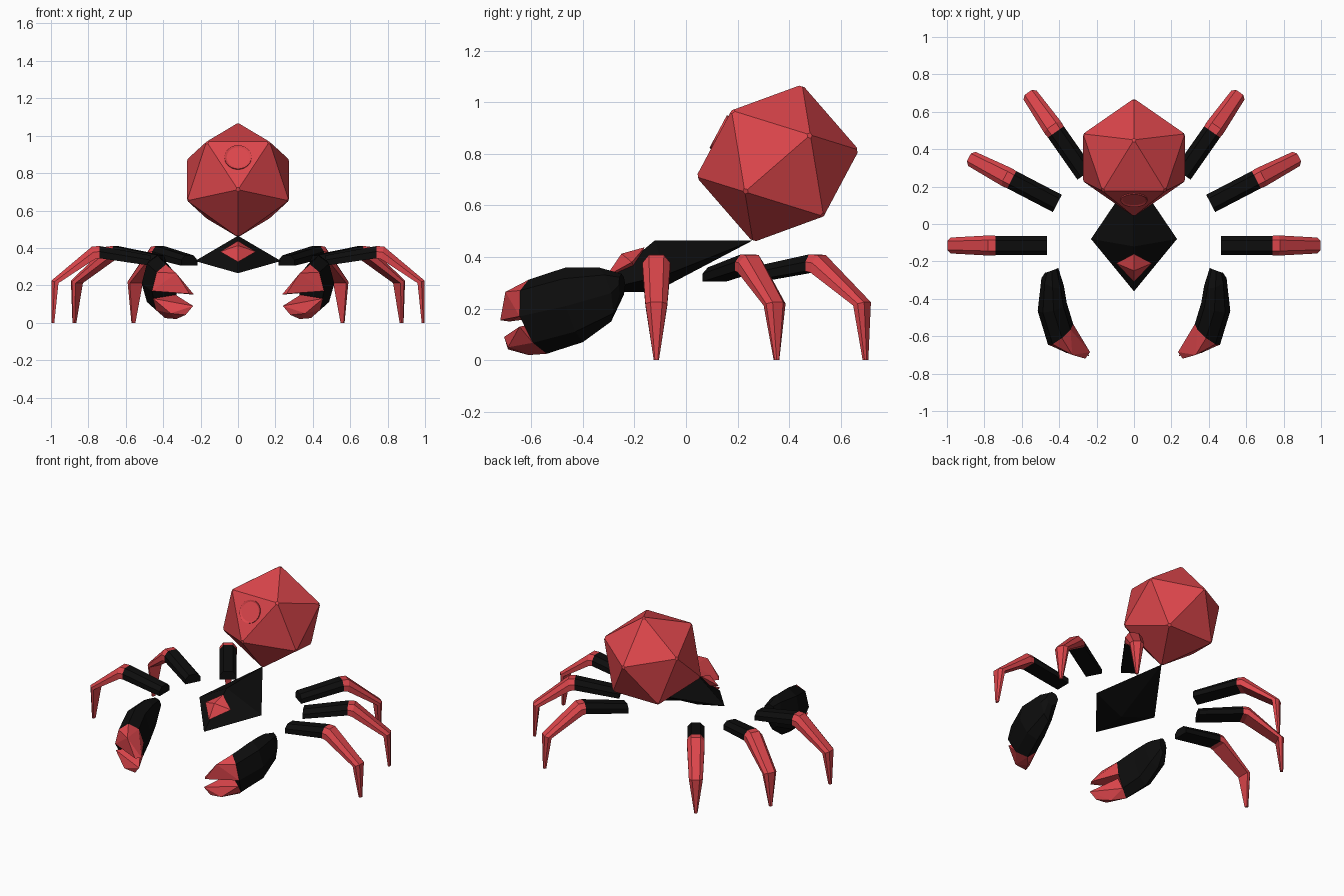
import bpy, bmesh
from math import radians, cos, sin, sqrt
from mathutils import Matrix, Vector

cube = bpy.data.objects.get("Cube")
if cube:
    bpy.data.objects.remove(cube, do_unlink=True)


def material(name, rgb):
    mat = bpy.data.materials.new(name)
    mat.use_nodes = True
    color = (*rgb, 1)
    mat.diffuse_color = color
    mat.node_tree.nodes["Principled BSDF"].inputs["Base Color"].default_value = color
    return mat


RED = material("shell red", (0.71, 0.06, 0.07))
BLACK = material("shell black", (0.004, 0.004, 0.004))


def finish(name, bm, mats):
    bmesh.ops.recalc_face_normals(bm, faces=bm.faces)
    mesh = bpy.data.meshes.new(name)
    bm.to_mesh(mesh)
    bm.free()
    for mat in mats:
        mesh.materials.append(mat)
    obj = bpy.data.objects.new(name, mesh)
    bpy.context.collection.objects.link(obj)
    return obj


def hull_mesh(points):
    bm = bmesh.new()
    for p in points:
        bm.verts.new(p)
    res = bmesh.ops.convex_hull(bm, input=bm.verts)
    loose = {v for v in res["geom_interior"] + res["geom_unused"]
             if isinstance(v, bmesh.types.BMVert)}
    bmesh.ops.delete(bm, geom=list(loose), context='VERTS')
    return bm


def hull(name, points, mat):
    return finish(name, hull_mesh(points), [mat])


def loft(name, rings, mats, first_red=99):
    """Skin a row of rings; segments from first_red on use the second material."""
    bm = bmesh.new()
    rows = [[bm.verts.new(p) for p in ring] for ring in rings]
    n = len(rows[0])
    for s, (a, b) in enumerate(zip(rows, rows[1:])):
        for i in range(n):
            j = (i + 1) % n
            bm.faces.new((a[i], a[j], b[j], b[i])).material_index = int(s >= first_red)
    bm.faces.new(rows[0])
    bm.faces.new(rows[-1]).material_index = len(mats) - 1
    return finish(name, bm, mats)


def flip(points, side):
    return [(side * x, y, z) for x, y, z in points]


# Body: slanted wedge with a ridge on top and a keel below
hull("body", [(0, -0.12, 0.465), (0, 0.26, 0.465), (0.23, -0.08, 0.33),
              (-0.23, -0.08, 0.33), (0, -0.36, 0.265), (0, -0.12, 0.265)], BLACK)

# Face: raised four-sided point on the front slope
hull("face_plate", [(0, -0.25, 0.413), (0, -0.16, 0.438), (0.095, -0.21, 0.38),
                    (-0.095, -0.21, 0.38), (0, -0.31, 0.325), (0, -0.2, 0.36)], RED)

# Abdomen: tilted icosahedron with nipped corners
phi = (1 + sqrt(5)) / 2
radius = 0.32
centre = Vector((0, 0.355, 0.763))
unit = radius / sqrt(1 + phi * phi)
turn = Matrix.Rotation(radians(-49), 3, 'X')
corners = []
for a in (-1, 1):
    for b in (-phi, phi):
        corners += [(a, b, 0), (b, 0, a), (0, a, b)]
bm = hull_mesh([centre + turn @ Vector(c) * unit for c in corners])
bmesh.ops.bevel(bm, geom=list(bm.verts), offset=0.014, segments=1, affect='VERTICES')
finish("abdomen", bm, [RED])

# Round rim on the front upper facet
facet = turn @ (Vector((1, -phi, 0)) + Vector((-1, -phi, 0)) + Vector((0, -1, -phi)))
normal = facet.normalized()
bm = bmesh.new()
bmesh.ops.create_cone(bm, cap_ends=True, segments=24, radius1=0.072, radius2=0.072, depth=0.014)
top = [f for f in bm.faces if f.normal.z > 0.9]
bmesh.ops.inset_region(bm, faces=top, thickness=0.011, depth=0)
bmesh.ops.translate(bm, verts=top[0].verts, vec=(0, 0, -0.005))
place = Matrix.Translation(centre + facet * unit / 3) @ normal.to_track_quat('Z', 'Y').to_matrix().to_4x4()
bm.transform(place)
finish("abdomen_rim", bm, [RED])

# Legs: profile stations are top (reach, height), bottom (reach, height), width
LEG = [((0, 0.36), (0, 0.305), 0.104),
       ((0.275, 0.41), (0.275, 0.345), 0.104),
       ((0.315, 0.408), (0.30, 0.34), 0.108),
       ((0.533, 0.225), (0.495, 0.212), 0.085),
       ((0.533, 0), (0.517, 0), 0.02)]


def leg_rings(x, y, angle, side):
    ca, sa = cos(radians(angle)), sin(radians(angle))
    rings = []
    for top, bottom, width in LEG:
        ring = []
        for across, up in ((-0.5, 0), (0.5, 0), (0.5, 0.55), (0.27, 1), (-0.27, 1), (-0.5, 0.55)):
            r = bottom[0] + (top[0] - bottom[0]) * up
            z = bottom[1] + (top[1] - bottom[1]) * up
            w = across * width
            ring.append((x + r * ca - w * sa, y + r * sa + w * ca, z))
        rings.append(flip(ring, side))
    return rings


LEGS = {"front": (0.465, -0.115, 0), "middle": (0.41, 0.11, 27.5), "back": (0.26, 0.267, 55)}

# Claw stations: inner side, outer side, top, bottom
CLAW = [((0.405, -0.235, 0.29), (0.475, -0.26, 0.29), (0.44, -0.25, 0.335), (0.44, -0.25, 0.24)),
        ((0.375, -0.33, 0.26), (0.495, -0.29, 0.26), (0.435, -0.34, 0.36), (0.435, -0.29, 0.15)),
        ((0.36, -0.42, 0.21), (0.515, -0.465, 0.21), (0.43, -0.465, 0.36), (0.43, -0.40, 0.07)),
        ((0.325, -0.535, 0.17), (0.46, -0.645, 0.17), (0.385, -0.61, 0.312), (0.39, -0.54, 0.025))]


def claw_ring(inner, outer, top, bottom):
    inner, outer, top, bottom = map(Vector, (inner, outer, top, bottom))
    mid = (inner + outer) / 2
    ring = []
    for k in range(8):
        c, s = cos(radians(45 * k)), sin(radians(45 * k))
        ring.append(mid + (outer - mid) * c + ((top if s > 0 else bottom) - mid) * abs(s))
    return ring


for side, word in ((1, "left"), (-1, "right")):
    for name, (x, y, angle) in LEGS.items():
        loft(f"{name}_leg_{word}", leg_rings(x, y, angle, side), [BLACK, RED], 1)
    rings = [claw_ring(*station) for station in CLAW]
    loft(f"claw_{word}", [flip(r, side) for r in rings], [BLACK])
    # Upper and lower pincers grow from the two halves of the last ring
    last = rings[-1]
    upper = last[:5] + [(0.33, -0.70, 0.265), (0.235, -0.685, 0.15), (0.26, -0.72, 0.155)]
    lower = last[5:] + [(0.335, -0.55, 0.15), (0.455, -0.645, 0.13), (0.24, -0.705, 0.09),
                        (0.28, -0.69, 0.042), (0.36, -0.69, 0.05), (0.33, -0.61, 0.02)]
    hull(f"upper_pincer_{word}", flip(upper, side), RED)
    hull(f"lower_pincer_{word}", flip(lower, side), RED)
